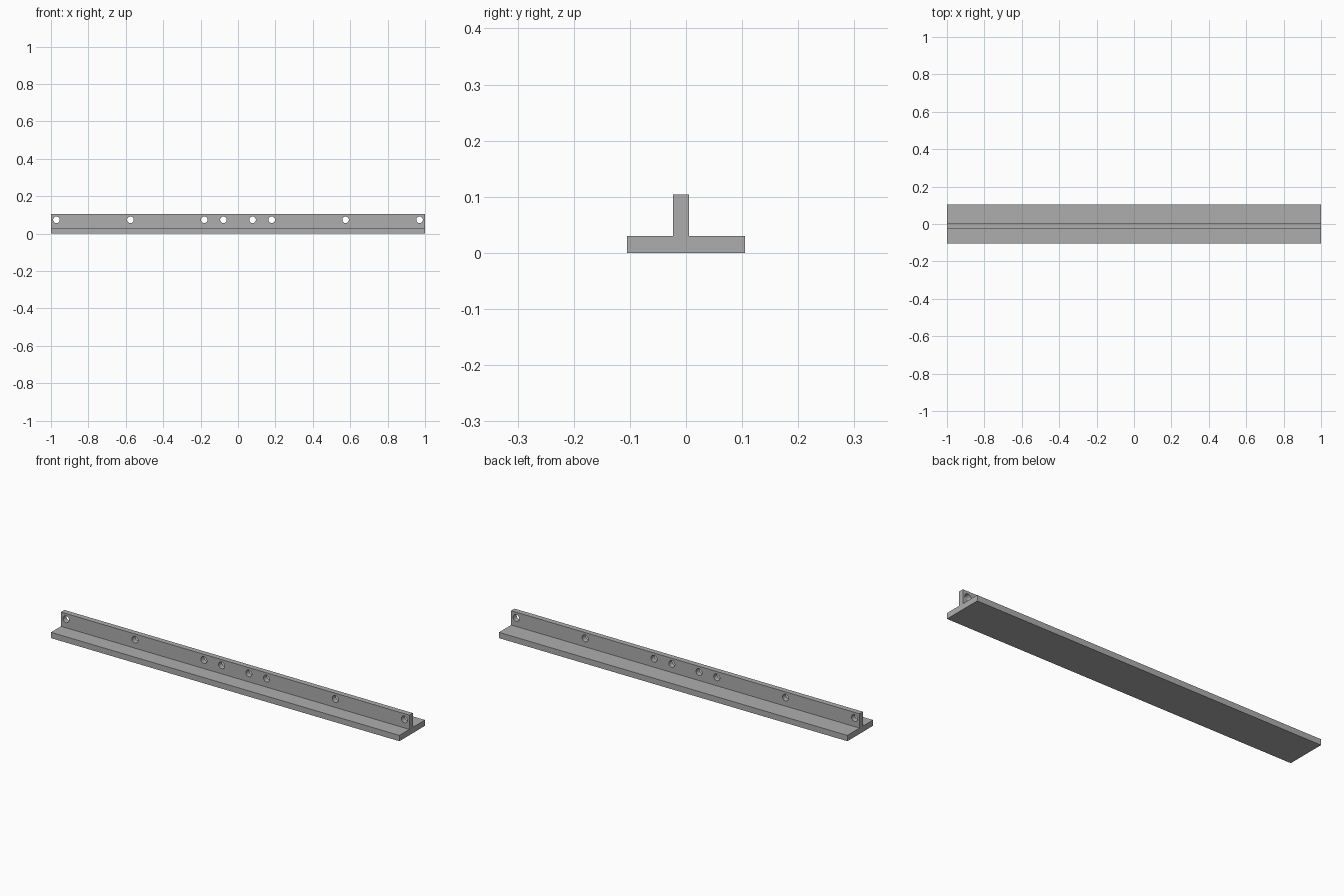
import bpy, math

cube = bpy.data.objects.get("Cube")
if cube:
    bpy.data.objects.remove(cube, do_unlink=True)

GREY = (0.42, 0.42, 0.42, 1)
metal = bpy.data.materials.new("grey_metal")
metal.use_nodes = True
metal.diffuse_color = GREY
metal.node_tree.nodes["Principled BSDF"].inputs["Base Color"].default_value = GREY

# T-shaped section (y, z) swept along the length
W, BASE, TOP = 0.105, 0.03, 0.104
WEB_F, WEB_B = -0.023, 0.005
section = [(-W, 0), (W, 0), (W, BASE), (WEB_B, BASE),
           (WEB_B, TOP), (WEB_F, TOP), (WEB_F, BASE), (-W, BASE)]
n = len(section)
verts = [(x, y, z) for x in (-1, 1) for y, z in section]
faces = [tuple(reversed(range(n))), tuple(range(n, 2 * n))]
faces += [(i, (i + 1) % n, (i + 1) % n + n, i + n) for i in range(n)]
mesh = bpy.data.meshes.new("t_rail")
mesh.from_pydata(verts, [], faces)
mesh.materials.append(metal)
rail = bpy.data.objects.new("t_rail", mesh)
bpy.context.collection.objects.link(rail)

# Mirrored pairs of bolt holes through the upright web
cutters = []
for offset in (0.971, 0.575, 0.18, 0.078):
    for side in (-1, 1):
        bpy.ops.mesh.primitive_cylinder_add(
            vertices=32, radius=0.0175, depth=0.1,
            location=(side * offset, (WEB_F + WEB_B) / 2, 0.074),
            rotation=(math.pi / 2, 0, 0))
        cutter = bpy.context.object
        cutter.name = "hole_cutter"
        cutter.data.materials.append(metal)
        cutter.hide_render = True
        cutters.append(cutter)
        cut = rail.modifiers.new("bolt_hole", 'BOOLEAN')
        cut.operation = 'DIFFERENCE'
        cut.solver = 'EXACT'
        cut.object = cutter

# Apply the cuts and discard the cutters
bpy.ops.object.select_all(action='DESELECT')
rail.select_set(True)
bpy.context.view_layer.objects.active = rail
for cut in list(rail.modifiers):
    bpy.ops.object.modifier_apply(modifier=cut.name)
for cutter in cutters:
    bpy.data.objects.remove(cutter, do_unlink=True)
bpy.ops.object.shade_smooth_by_angle(angle=math.radians(30))
